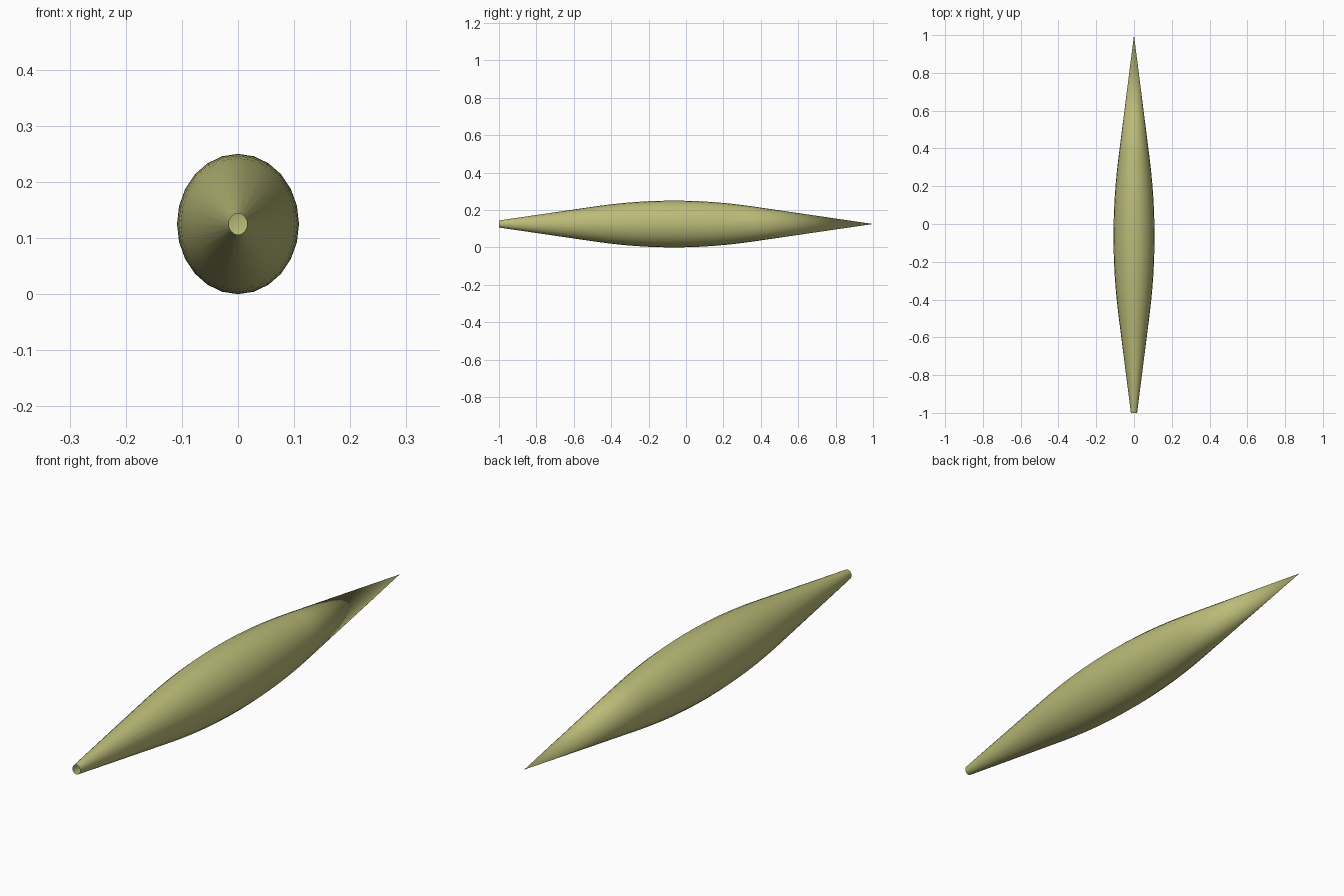
import bpy, bmesh, math

if "Cube" in bpy.data.objects:
    bpy.data.objects.remove(bpy.data.objects["Cube"])

SIDES = 24
MID_Y, HALF, BULGE = -0.065, 1.065, 0.42   # widest point, half length, curved half span
R_MAX, SLOPE = 0.125, 0.147
X_RATIO = 0.87                             # slightly narrower than tall


def radius(y):
    d = abs(y - MID_Y)
    if d < BULGE:
        return R_MAX - SLOPE * d * d / (2 * BULGE)
    edge = R_MAX - SLOPE * BULGE / 2
    return edge * (HALF - d) / (HALF - BULGE)


# Stations: open front end, curved belly, then a straight cone to the tip
stations = [-1.0] + [MID_Y + BULGE * (i / 6 - 1) for i in range(13)]

bm = bmesh.new()
rings = []
for y in stations:
    r = radius(y)
    rings.append([bm.verts.new((r * X_RATIO * math.sin(2 * math.pi * k / SIDES), y,
                                R_MAX + r * math.cos(2 * math.pi * k / SIDES)))
                  for k in range(SIDES)])
for a, b in zip(rings, rings[1:]):
    for k in range(SIDES):
        n = (k + 1) % SIDES
        bm.faces.new((a[k], a[n], b[n], b[k]))

# Pointed rear tip
tip = bm.verts.new((0, 1.0, R_MAX))
for k in range(SIDES):
    bm.faces.new((rings[-1][k], rings[-1][(k + 1) % SIDES], tip))

for f in bm.faces:
    f.smooth = True
bm.normal_update()
# Make the shell face outwards
if sum(f.normal.dot(f.calc_center_median() - f.calc_center_median().project((0, 1, 0))
                    - tip.co.project((0, 0, 1))) for f in bm.faces) < 0:
    bmesh.ops.reverse_faces(bm, faces=bm.faces[:])

mesh = bpy.data.meshes.new("spindle_body")
bm.to_mesh(mesh)
bm.free()
body = bpy.data.objects.new("spindle_body", mesh)
bpy.context.collection.objects.link(body)

# Olive finish
mat = bpy.data.materials.new("olive")
mat.diffuse_color = (0.50, 0.50, 0.19, 1)
mat.use_nodes = True
mat.node_tree.nodes["Principled BSDF"].inputs["Base Color"].default_value = mat.diffuse_color
mesh.materials.append(mat)
